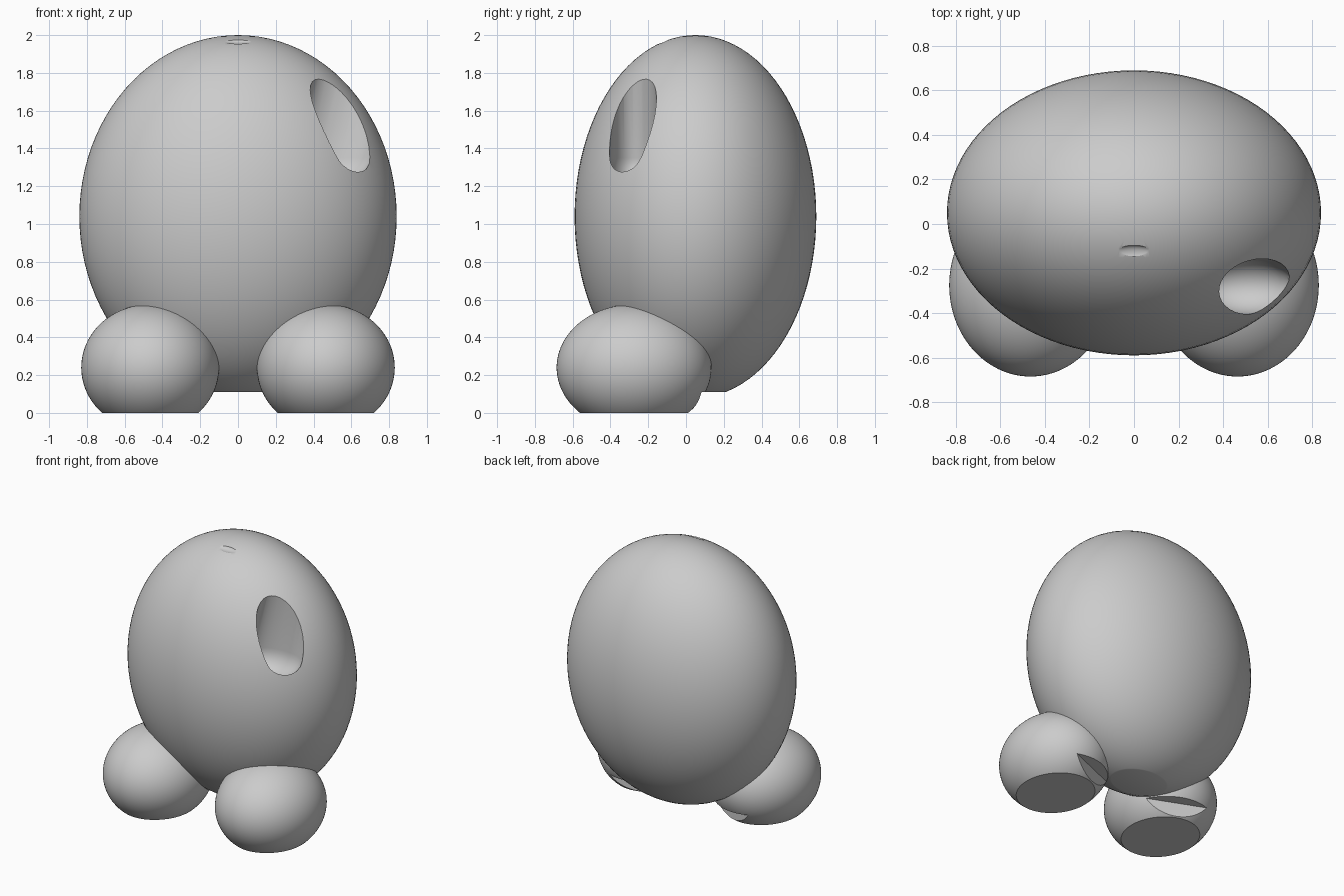
import bpy
import bmesh
import math
from mathutils import Matrix, Vector

if "Cube" in bpy.data.objects:
    bpy.data.objects.remove(bpy.data.objects["Cube"], do_unlink=True)

grey = bpy.data.materials.new("plain grey")
grey.use_nodes = True
COLOR = (0.6, 0.6, 0.6, 1)
grey.diffuse_color = COLOR
grey.node_tree.nodes["Principled BSDF"].inputs["Base Color"].default_value = COLOR


def make_object(name, bm):
    bmesh.ops.recalc_face_normals(bm, faces=bm.faces)
    mesh = bpy.data.meshes.new(name)
    bm.to_mesh(mesh)
    bm.free()
    mesh.materials.append(grey)
    obj = bpy.data.objects.new(name, mesh)
    bpy.context.collection.objects.link(obj)
    return obj


def ellipsoid(center, radii, segments=96, floor=None, stretch=0, lean=0):
    """Ellipsoid, optionally cut flat at a floor or drawn upward into a capsule."""
    bm = bmesh.new()
    bmesh.ops.create_uvsphere(bm, u_segments=segments, v_segments=segments // 2, radius=1)
    bmesh.ops.scale(bm, vec=radii, verts=bm.verts)
    for v in bm.verts:
        if v.co.z > 0.001:
            v.co.z += stretch
        v.co.x += lean * v.co.z
    bmesh.ops.translate(bm, vec=center, verts=bm.verts)
    if floor is not None:
        geom = bm.verts[:] + bm.edges[:] + bm.faces[:]
        cut = bmesh.ops.bisect_plane(bm, geom=geom, plane_co=(0, 0, floor),
                                     plane_no=(0, 0, -1), clear_outer=True)
        rim = [e for e in cut["geom_cut"] if isinstance(e, bmesh.types.BMEdge)]
        bmesh.ops.edgeloop_fill(bm, edges=rim)
    return bm


def carve(obj, cutter):
    """Subtract the cutter, then discard it."""
    mod = obj.modifiers.new("carve", "BOOLEAN")
    mod.operation = "DIFFERENCE"
    mod.solver = "EXACT"
    mod.object = cutter
    cutter.hide_render = True
    bpy.context.view_layer.update()
    result = bpy.data.meshes.new_from_object(
        obj.evaluated_get(bpy.context.evaluated_depsgraph_get()))
    obj.modifiers.clear()
    obj.data = result
    bpy.data.objects.remove(cutter, do_unlink=True)


def smooth(obj):
    bpy.ops.object.select_all(action="DESELECT")
    obj.select_set(True)
    bpy.context.view_layer.objects.active = obj
    bpy.ops.object.shade_smooth_by_angle(angle=math.radians(30))


# Egg-shaped body with a flat underside
body = make_object("body", ellipsoid((0, 0.05, 1.04), (0.84, 0.64, 0.96), floor=0.11))

# Round-bottomed socket in the left shoulder
carve(body, make_object("socket_cutter", ellipsoid(
    (0.5, -0.28, 1.35), (0.21, 0.125, 0.15), segments=32, stretch=0.7, lean=0.24)))

# Shallow dent near the crown
carve(body, make_object("dent_cutter", ellipsoid(
    (0, -0.135, 1.978), (0.1, 0.04, 0.025), segments=32)))
smooth(body)

# Feet with flat soles and a step cut under the inner heel
for side, name in ((1, "left_foot"), (-1, "right_foot")):
    center = Vector((side * 0.465, -0.275, 0.24))
    foot = make_object(name, ellipsoid(center, (0.365, 0.41, 0.335), floor=0))
    bm = bmesh.new()
    bmesh.ops.create_cube(bm, size=1)
    bmesh.ops.translate(bm, vec=(0, 0.5, -0.5), verts=bm.verts)
    bmesh.ops.translate(bm, vec=(0, 0.289, 0.11), verts=bm.verts)
    turn = Matrix.Rotation(side * math.radians(22.4), 4, "Z")
    bmesh.ops.transform(bm, verts=bm.verts,
                        matrix=Matrix.Translation((center.x, center.y, 0)) @ turn)
    carve(foot, make_object("heel_cutter", bm))
    smooth(foot)
